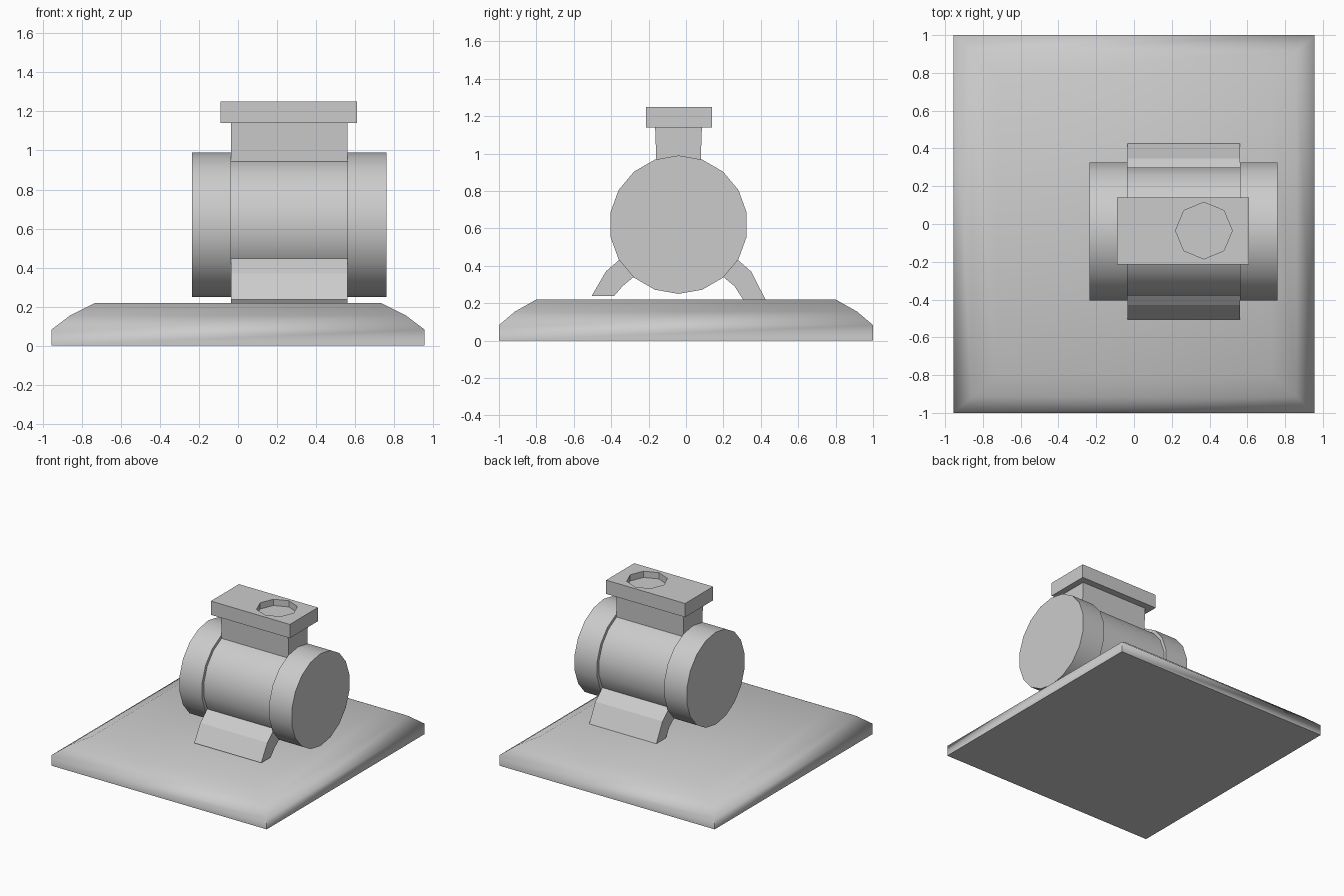
import bpy, bmesh
from math import cos, sin, radians, tau

if "Cube" in bpy.data.objects:
    bpy.data.objects.remove(bpy.data.objects["Cube"])

CY, CZ = -0.04, 0.62          # pump axis
X0, X1 = -0.035, 0.56         # middle section extent
R_CAP, R_MID = 0.37, 0.345


def loft(name, rings, smooth=None):
    """Skin a list of equal-length point rings and cap both ends."""
    bm = bmesh.new()
    loops = [[bm.verts.new(p) for p in ring] for ring in rings]
    n = len(loops[0])
    for a, b in zip(loops, loops[1:]):
        for i in range(n):
            j = (i + 1) % n
            bm.faces.new((a[i], a[j], b[j], b[i]))
    bm.faces.new(loops[0][::-1])
    bm.faces.new(loops[-1])
    bmesh.ops.recalc_face_normals(bm, faces=bm.faces)
    me = bpy.data.meshes.new(name)
    bm.to_mesh(me)
    bm.free()
    ob = bpy.data.objects.new(name, me)
    bpy.context.collection.objects.link(ob)
    if smooth:
        bpy.ops.object.select_all(action='DESELECT')
        ob.select_set(True)
        bpy.context.view_layer.objects.active = ob
        bpy.ops.object.shade_smooth_by_angle(angle=radians(smooth))
    return ob


def rect(x0, x1, y0, y1, z):
    return [(x0, y0, z), (x1, y0, z), (x1, y1, z), (x0, y1, z)]


def prism_x(name, profile):
    """Extrude a y-z profile along the middle section."""
    return loft(name, [[(x, y, z) for y, z in profile] for x in (X0, X1)])


def on_mid(deg, r=R_MID):
    return CY + r * cos(radians(deg)), CZ + r * sin(radians(deg))


# Base plate with rounded shoulders
loft("base_plate", [rect(-x, x, -y, y, z) for x, y, z in
     [(0.955, 1, 0), (0.955, 1, 0.083), (0.86, 0.915, 0.155), (0.73, 0.80, 0.22)]],
     smooth=60)

# Barrel: 18-sided, with a larger cap at each end
loft("barrel", [[(x, *on_mid(90 + 20 * i, r)) for i in range(18)] for x, r in
     [(-0.235, R_CAP), (X0, R_CAP), (X0, R_MID), (X1, R_MID), (X1, R_CAP), (0.76, R_CAP)]],
     smooth=30)

# Neck rising from the top faces of the barrel
prism_x("neck", [on_mid(110), (CY - 0.125, 1.14), (CY + 0.125, 1.14), on_mid(70), on_mid(90)])

# Bent feet, the back one reaching slightly lower
for name, s, z in (("front_foot", -1, 0.238), ("back_foot", 1, 0.22)):
    (ay, az), (by, bz) = on_mid(-30), on_mid(-50)
    pts = [(ay - CY, az), (0.388, 0.37), (0.465, z), (0.345, z), (0.30, 0.29), (by - CY, bz)]
    prism_x(name, [(CY + s * y, h) for y, h in pts])

# Top plate with an octagonal recess
plate = loft("top_plate", [rect(-0.09, 0.61, -0.215, 0.14, z) for z in (1.14, 1.25)])
cutter = loft("recess_cutter", [[(0.37 + 0.15 * cos(tau * i / 8), -0.035 + 0.15 * sin(tau * i / 8), z)
              for i in range(8)] for z in (1.20, 1.35)])
cutter.hide_render = True
mod = plate.modifiers.new("recess", 'BOOLEAN')
mod.operation, mod.object, mod.solver = 'DIFFERENCE', cutter, 'EXACT'
bpy.context.view_layer.objects.active = plate
bpy.ops.object.modifier_apply(modifier=mod.name)
bpy.data.objects.remove(cutter)
